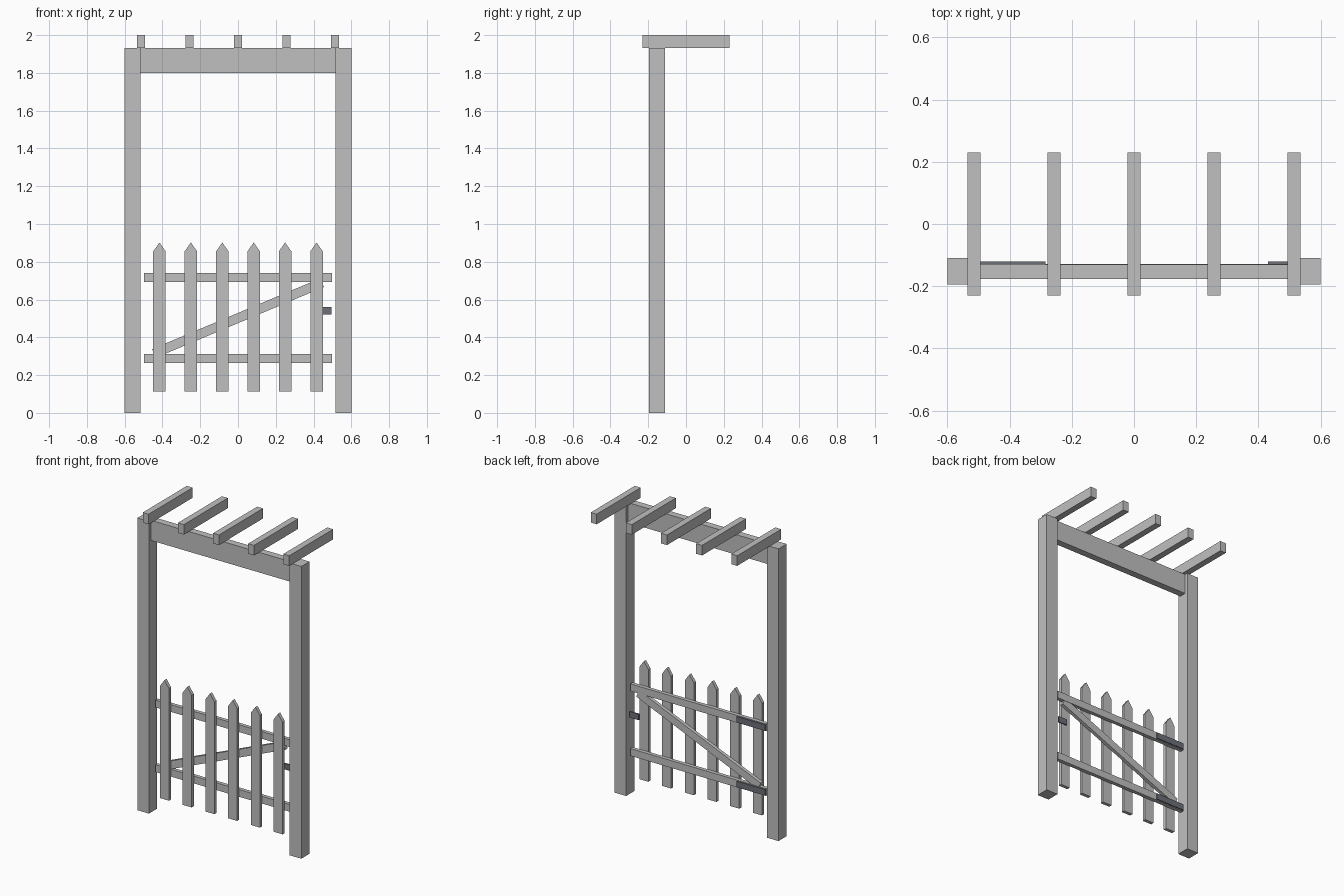
import bpy
import math
from mathutils import Matrix, Vector

cube = bpy.data.objects.get("Cube")
if cube:
    bpy.data.objects.remove(cube, do_unlink=True)


def make_material(name, rgb):
    mat = bpy.data.materials.new(name)
    mat.use_nodes = True
    mat.diffuse_color = (*rgb, 1)
    mat.node_tree.nodes["Principled BSDF"].inputs["Base Color"].default_value = (*rgb, 1)
    return mat


wood = make_material("pale grey wood", (0.53, 0.53, 0.53))
metal = make_material("dark grey metal", (0.15, 0.16, 0.19))


def prism(name, outline, y0, y1, mat):
    """Extrude an x-z outline from y0 (front) to y1 (back)."""
    n = len(outline)
    verts = [(x, y, z) for y in (y0, y1) for x, z in outline]
    faces = [tuple(range(n)), tuple(reversed(range(n, 2 * n)))]
    faces += [(i, i + n, (i + 1) % n + n, (i + 1) % n) for i in range(n)]
    mesh = bpy.data.meshes.new(name)
    mesh.from_pydata(verts, [], faces)
    mesh.materials.append(mat)
    obj = bpy.data.objects.new(name, mesh)
    bpy.context.collection.objects.link(obj)
    return obj


def box(name, x0, x1, y0, y1, z0, z1, mat=wood):
    return prism(name, [(x0, z0), (x1, z0), (x1, z1), (x0, z1)], y0, y1, mat)


# Arch: two posts and the beam between them
TOP = 1.933
box("right_post", -0.6, -0.515, -0.195, -0.11, 0, TOP)
box("left_post", 0.515, 0.6, -0.195, -0.11, 0, TOP)
box("top_beam", -0.515, 0.515, -0.176, -0.13, 1.8, TOP)

# Rafters laid across the beam
for i in range(5):
    x = (i - 2) * 0.257
    box(f"rafter_{i + 1}", x - 0.0215, x + 0.0215, -0.23, 0.23, TOP, 2)

# Gate pickets with pointed tops
FRONT, MID, BACK = -0.175, -0.153, -0.128
for i in range(6):
    x, w = (i - 2.5) * 0.1663, 0.033
    prism(f"picket_{i + 1}",
          [(x - w, 0.113), (x + w, 0.113), (x + w, 0.855), (x, 0.902), (x - w, 0.855)],
          FRONT, MID, wood)

# Gate rails, each with a strap hinge on the back
for name, z in (("lower", 0.288), ("upper", 0.716)):
    box(f"{name}_rail", -0.497, 0.497, MID, BACK, z - 0.024, z + 0.024)
    box(f"{name}_hinge", -0.495, -0.285, BACK, -0.121, z - 0.02, z + 0.02, metal)

# Diagonal brace between the rails
brace = box("diagonal_brace", -0.483, 0.483, MID, BACK - 0.002, -0.025, 0.025)
brace.data.transform(Matrix.Translation(Vector((0, 0, 0.502)))
                     @ Matrix.Rotation(-math.radians(22.8), 4, "Y"))

# Latch plate
box("latch", 0.43, 0.496, BACK, -0.12, 0.52, 0.56, metal)
